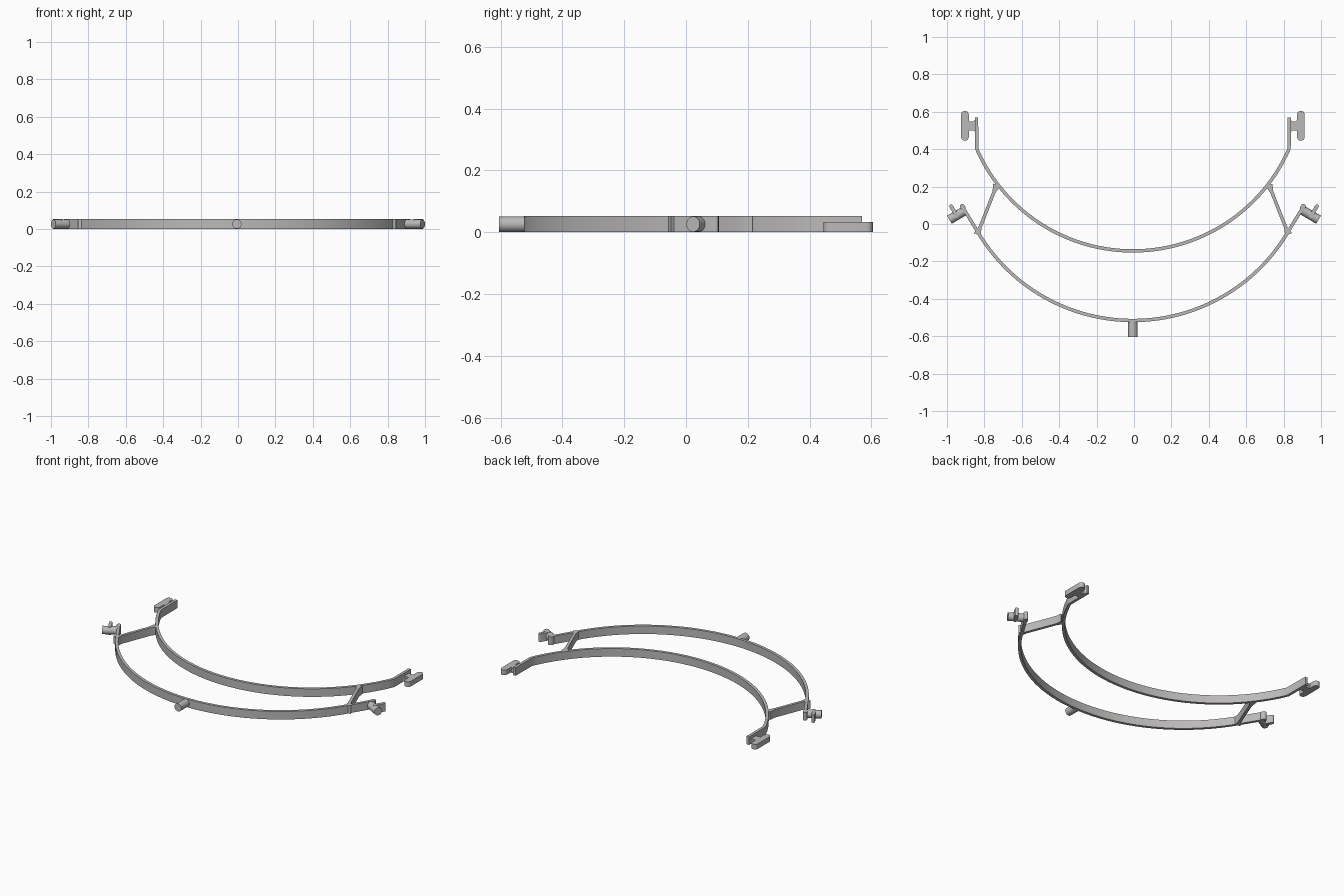
import bpy, bmesh
from math import sin, cos, pi, asin, atan2, radians
from mathutils import Vector, Matrix

cube = bpy.data.objects.get("Cube")
if cube:
    bpy.data.objects.remove(cube, do_unlink=True)

H = 0.052       # band height
W = 0.018       # band thickness
CX = -0.006     # centre line of the bands

grey = bpy.data.materials.new("light_grey")
grey.use_nodes = True
grey.diffuse_color = (0.5, 0.49, 0.485, 1)
grey.node_tree.nodes["Principled BSDF"].inputs["Base Color"].default_value = grey.diffuse_color


def finish(name, bm):
    bmesh.ops.recalc_face_normals(bm, faces=bm.faces)
    mesh = bpy.data.meshes.new(name)
    bm.to_mesh(mesh)
    bm.free()
    mesh.materials.append(grey)
    mesh.shade_smooth()
    mesh.set_sharp_from_angle(angle=radians(28))
    obj = bpy.data.objects.new(name, mesh)
    bpy.context.collection.objects.link(obj)
    return obj


def plate(name, outline, top=H):
    """Extrude a flat outline from the ground up."""
    bm = bmesh.new()
    face = bm.faces.new([bm.verts.new((x, y, 0)) for x, y in outline])
    ext = bmesh.ops.extrude_face_region(bm, geom=[face])["geom"]
    verts = [v for v in ext if isinstance(v, bmesh.types.BMVert)]
    bmesh.ops.translate(bm, verts=verts, vec=(0, 0, top))
    return finish(name, bm)


def strip(name, path, widths=None):
    """Upright band of constant height following a path."""
    pts = [Vector(p) for p in path]
    widths = widths or [W] * len(pts)
    bm = bmesh.new()
    rings = []
    for i, p in enumerate(pts):
        d = (pts[min(i + 1, len(pts) - 1)] - pts[max(i - 1, 0)]).normalized()
        n = Vector((-d.y, d.x)) * widths[i] / 2
        rings.append([bm.verts.new((*q, z)) for q, z in
                      ((p + n, 0), (p - n, 0), (p - n, H), (p + n, H))])
    for a, b in zip(rings, rings[1:]):
        for k in range(4):
            m = (k + 1) % 4
            bm.faces.new((a[k], a[m], b[m], b[k]))
    bm.faces.new(rings[0])
    bm.faces.new(rings[-1])
    return finish(name, bm)


def stadium(p, q, r, n=10):
    """Outline of a bar with round ends."""
    a = atan2(q[1] - p[1], q[0] - p[0])
    return [(c[0] + r * cos(a + s + pi * i / n), c[1] + r * sin(a + s + pi * i / n))
            for c, s in ((q, -pi / 2), (p, pi / 2)) for i in range(n + 1)]


def peg(name, p, q, r=0.025):
    """Round peg lying between two points at mid height."""
    a, b = Vector((*p, H / 2)), Vector((*q, H / 2))
    rot = (b - a).to_track_quat('Z', 'Y').to_matrix().to_4x4()
    bm = bmesh.new()
    bmesh.ops.create_cone(bm, cap_ends=True, segments=20, radius1=r, radius2=r,
                          depth=(b - a).length,
                          matrix=Matrix.Translation((a + b) / 2) @ rot)
    return finish(name, bm)


def bow(half_x, radius, bottom, end, n=56):
    """Circular arc with a straight run at each end."""
    t = asin(half_x / radius)
    arc = [(CX + radius * sin(t * (2 * i / n - 1)),
            bottom + radius - radius * cos(t * (2 * i / n - 1))) for i in range(n + 1)]
    return [(CX - end[0], end[1])] + arc + [(CX + end[0], end[1])]


# Two curved bands
strip("inner_band", bow(0.835, 0.912, -0.144, (0.836, 0.57)))
strip("outer_band", bow(0.825, 0.963, -0.516, (0.914, 0.097)))

# Front peg
peg("front_peg", (CX, -0.605), (CX, -0.515))

for side, s in (("left", 1), ("right", -1)):
    def m(pts, c=CX):
        return [(c + s * x, y) for x, y in pts]

    # Strut joining the bands, flared at both joints
    a, b = Vector((0.728, 0.208)), Vector((0.832, -0.056))
    steps = (0, 0.07, 0.14, 0.86, 0.93, 1)
    strip(side + "_strut", m([a.lerp(b, t) for t in steps]),
          [0.04, 0.028, W, W, 0.028, 0.04])

    # Rounded tip of the outer band
    plate(side + "_band_tip", stadium(*m([(0.907, 0.086), (0.912, 0.094)]), 0.013))

    # Angled side peg with its upright finger
    peg(side + "_peg", *m([(0.902, 0.073), (0.987, 0.023)], 0))
    plate(side + "_peg_finger", stadium(*m([(0.948, 0.044), (0.978, 0.095)], 0), 0.01))

    # T-shaped end clip, lower than the band
    plate(side + "_clip_bar", stadium(*m([(0.898, 0.4655), (0.898, 0.5845)]), 0.0205), 0.033)
    half = [(0.832, 0.034), (0.844, 0.034), (0.85, 0.024), (0.872, 0.024), (0.884, 0.034)]
    stem = [(x, 0.525 - w) for x, w in half] + [(x, 0.525 + w) for x, w in reversed(half)]
    plate(side + "_clip_stem", m(stem), 0.033)
